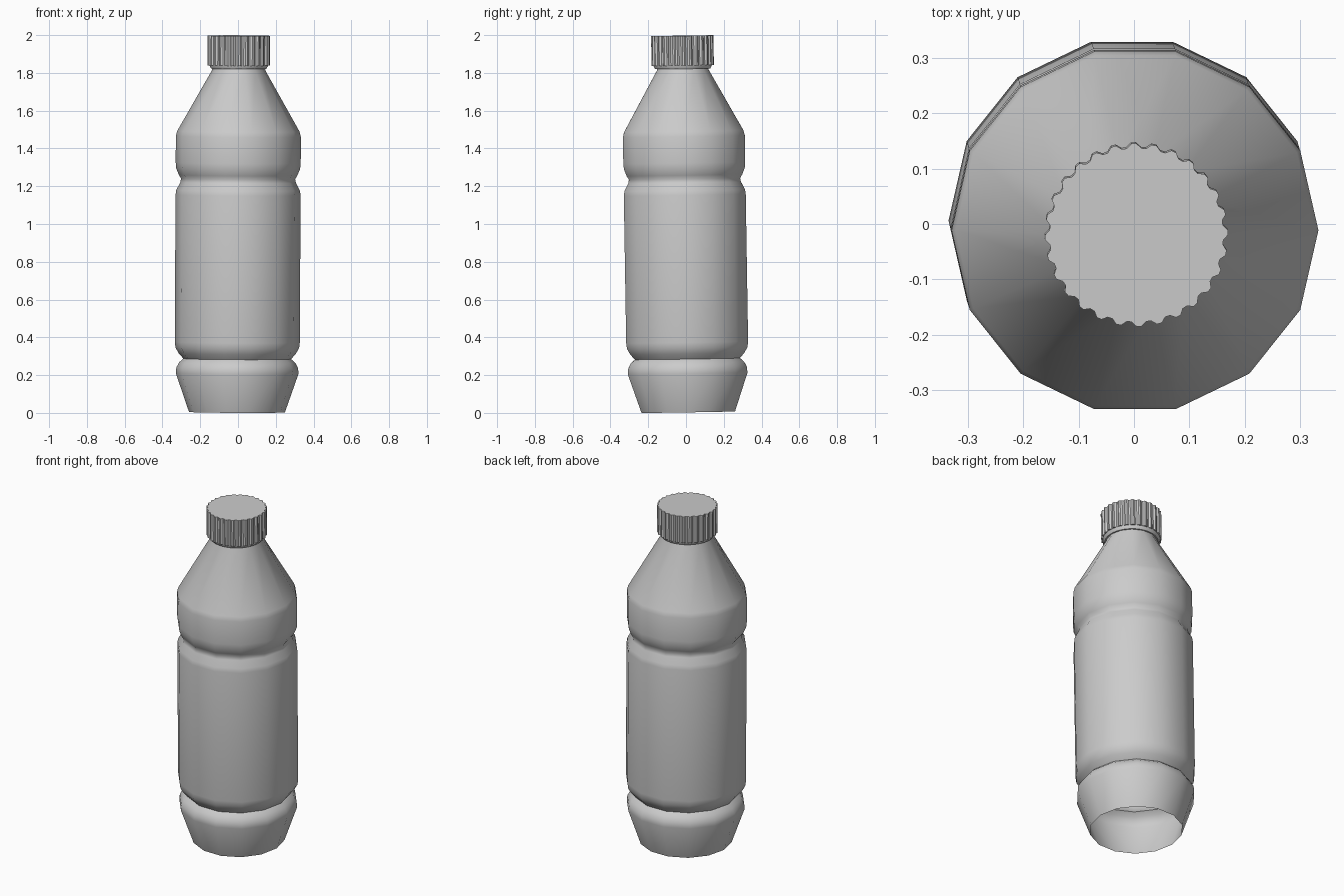
import bpy, bmesh
from math import pi, cos, sin, radians
from mathutils import Matrix

if "Cube" in bpy.data.objects:
    bpy.data.objects.remove(bpy.data.objects["Cube"], do_unlink=True)

SIDES = 14
TEETH = 28
# the whole bottle leans very slightly
LEAN = (Matrix.Translation((-0.0055, 0.012, 0.004))
        @ Matrix.Rotation(0.016, 4, 'X') @ Matrix.Rotation(0.005, 4, 'Y'))

grey = bpy.data.materials.new("light grey plastic")
grey.use_nodes = True
grey.diffuse_color = (0.6, 0.6, 0.6, 1)
grey.node_tree.nodes["Principled BSDF"].inputs["Base Color"].default_value = (0.6, 0.6, 0.6, 1)


def ring(bm, radius, z, count):
    return [bm.verts.new((radius(i) * cos(2 * pi * i / count),
                          radius(i) * sin(2 * pi * i / count), z))
            for i in range(count)]


def bridge(bm, low, high):
    n = len(low)
    for i in range(n):
        j = (i + 1) % n
        bm.faces.new((low[i], low[j], high[j], high[i]))


def loft(bm, profile, count):
    rings = [ring(bm, lambda i, r=r: r, z, count) for r, z in profile]
    for low, high in zip(rings, rings[1:]):
        bridge(bm, low, high)
    return rings


def finish(bm, name, angle):
    mesh = bpy.data.meshes.new(name)
    bm.to_mesh(mesh)
    bm.free()
    mesh.materials.append(grey)
    obj = bpy.data.objects.new(name, mesh)
    bpy.context.collection.objects.link(obj)
    obj.matrix_world = LEAN
    bpy.ops.object.select_all(action='DESELECT')
    obj.select_set(True)
    bpy.context.view_layer.objects.active = obj
    bpy.ops.object.shade_smooth_by_angle(angle=radians(angle))
    return obj


# bottle body: thin shell, open at the bottom, grooved twice
bm = bmesh.new()
loft(bm, [(0.254, 0), (0.325, 0.205), (0.322, 0.235), (0.308, 0.262),
          (0.285, 0.282), (0.31, 0.31), (0.327, 0.34), (0.331, 0.37),
          (0.331, 1.15), (0.327, 1.175), (0.306, 1.215), (0.302, 1.235),
          (0.314, 1.255), (0.328, 1.29), (0.331, 1.32), (0.331, 1.46),
          (0.324, 1.487), (0.141, 1.81), (0.138, 1.85)], SIDES)
finish(bm, "bottle_body", 60)

# cap core: chamfered lower edge
bm = bmesh.new()
loft(bm, [(0.135, 1.818), (0.146, 1.818), (0.156, 1.836), (0.156, 1.95)], TEETH * 2)
finish(bm, "cap_collar", 30)

# ribbed cap: toothed outline, four points per tooth
bm = bmesh.new()
outline = lambda i: 0.165 if i % 4 < 2 else 0.157
low = ring(bm, outline, 1.836, TEETH * 4)
high = ring(bm, outline, 1.993, TEETH * 4)
bridge(bm, low, high)
bm.faces.new(high)
bm.faces.new(low[::-1])
finish(bm, "cap", 20)
